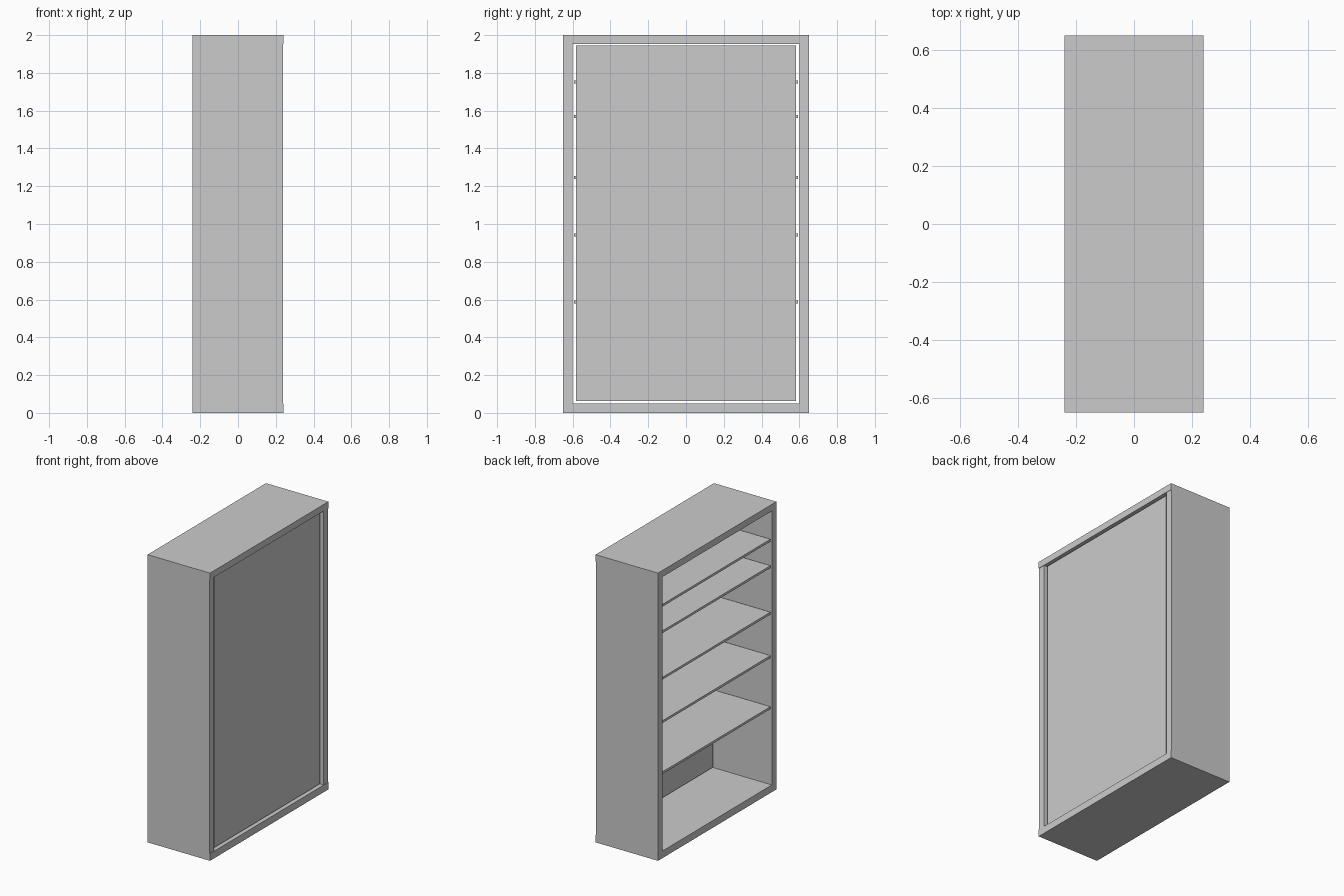
import bpy
import bmesh
from mathutils import Matrix, Vector

if "Cube" in bpy.data.objects:
    bpy.data.objects.remove(bpy.data.objects["Cube"])


def board(name, x, y, z):
    """Flat board given its (min, max) range on each axis."""
    size = Vector((x[1] - x[0], y[1] - y[0], z[1] - z[0]))
    centre = Vector((x[0] + x[1], y[0] + y[1], z[0] + z[1])) / 2
    bm = bmesh.new()
    bmesh.ops.create_cube(bm, size=1, matrix=Matrix.Diagonal(size).to_4x4())
    mesh = bpy.data.meshes.new(name)
    bm.to_mesh(mesh)
    bm.free()
    obj = bpy.data.objects.new(name, mesh)
    obj.location = centre
    bpy.context.collection.objects.link(obj)
    return obj


DEPTH, WIDTH, HEIGHT, THICK = 0.24, 0.65, 2.0, 0.05

# Top and bottom boards run the full width
board("bottom_board", (-DEPTH, DEPTH), (-WIDTH, WIDTH), (0, THICK))
board("top_board", (-DEPTH, DEPTH), (-WIDTH, WIDTH), (HEIGHT - 0.046, HEIGHT))

# Side boards stand between them
for name, side in (("left_side", -1), ("right_side", 1)):
    y = sorted((side * (WIDTH - THICK), side * WIDTH))
    board(name, (-DEPTH, 0.237), y, (THICK, HEIGHT - 0.046))

# Back panel, recessed with a narrow gap all round
board("back_panel", (0.20, 0.225), (-0.582, 0.582), (0.062, 1.944))

# Unevenly spaced thin shelves, open towards -x
for i, z in enumerate((0.588, 0.943, 1.245, 1.568, 1.752)):
    board(f"shelf_{i + 1}", (-0.235, 0.20), (-0.592, 0.592), (z - 0.008, z + 0.008))
